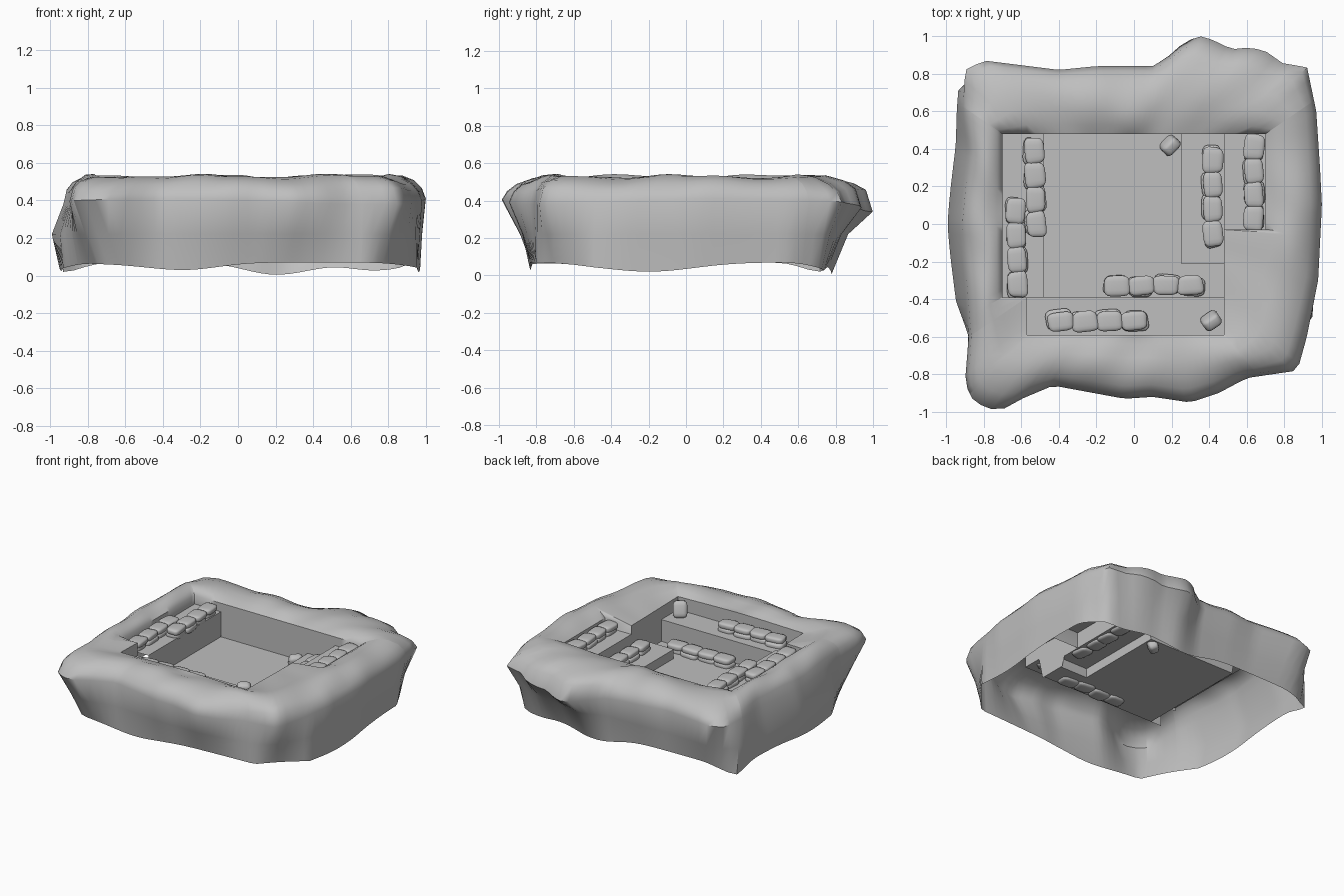
import bpy, bmesh, math, random
from mathutils import Vector, Matrix
from mathutils.geometry import intersect_line_line_2d

random.seed(4)
cube = bpy.data.objects.get("Cube")
if cube:
    bpy.data.objects.remove(cube, do_unlink=True)

stone_grey = bpy.data.materials.new("stone_grey")
stone_grey.use_nodes = True
GREY = (0.52, 0.52, 0.52, 1)
stone_grey.diffuse_color = GREY
for node in stone_grey.node_tree.nodes:
    if node.type == 'BSDF_PRINCIPLED':
        node.inputs["Base Color"].default_value = GREY
        node.inputs["Roughness"].default_value = 0.9


def finish(name, bm, angle):
    """Turn a bmesh into a named, smooth shaded object."""
    mesh = bpy.data.meshes.new(name)
    bm.to_mesh(mesh)
    bm.free()
    mesh.materials.append(stone_grey)
    obj = bpy.data.objects.new(name, mesh)
    bpy.context.collection.objects.link(obj)
    bpy.ops.object.select_all(action='DESELECT')
    obj.select_set(True)
    bpy.context.view_layer.objects.active = obj
    bpy.ops.object.shade_smooth_by_angle(angle=math.radians(angle))


# Outlines of the mound, its foot, the crest's inner side and the pit, counter-clockwise
MOUND = [(1, .1), (.99, .3), (.97, .6), (.92, .84), (.8, .85), (.7, .92), (.62, .94),
         (.52, .93), (.42, .98), (.35, 1), (.27, .97), (.18, .89), (.1, .84), (-.2, .84),
         (-.4, .82), (-.8, .87), (-.9, .82), (-.91, .6), (-.89, .4), (-.93, 0),
         (-.88, -.6), (-.9, -.85), (-.85, -.95), (-.72, -1), (-.62, -.94), (-.43, -.86),
         (-.05, -.93), (.1, -.92), (.3, -.95), (.45, -.9), (.6, -.82), (.87, -.78),
         (.92, -.6), (.98, -.3)]
FOOT = [(.97, 0), (.95, .55), (.85, .72), (.3, .78), (-.8, .76), (-.93, .72), (-.95, 0),
        (-.93, -.42), (-.74, -.82), (0, -.84), (.7, -.8), (.95, -.5)]
CREST = [(.7, .48), (-.7, .48), (-.7, -.42), (-.6, -.59), (.5, -.6), (.7, -.1)]
PIT = [(.7, -.03), (.7, .48), (-.7, .48), (-.7, -.39), (-.57, -.39), (-.57, -.59),
       (.48, -.59), (.48, -.03)]
FLOOR, LOW, FRONT, LEDGE = .23, .30, .395, .42


def terrace(x, y):
    """Height of the pit bottom beside its outline."""
    if y < -.39:
        return FRONT
    if x < -.48 or x > .49:
        return LEDGE
    return LOW if x > .25 and y > -.21 else FLOOR


def reach(outline, a):
    """Point where the ray at angle a leaves an outline."""
    end = Vector((math.cos(a), math.sin(a))) * 3
    hits = [intersect_line_line_2d(Vector((0, 0)), end, Vector(p), Vector(q))
            for p, q in zip(outline, outline[1:] + outline[:1])]
    return max((h for h in hits if h), key=lambda h: h.length)


def bump(a, centre, width):
    d = math.remainder(a - centre, math.tau)
    return math.exp(-(d / width) ** 2)


# Rock mound: rings from the wavy foot over the crest and down the pit wall
angles = [math.tau * (i + .37) / 140 for i in range(140)]
for px, py in PIT:
    corner = math.atan2(py, px) % math.tau
    angles += [corner - .0004, corner + .0004]
angles.sort()

# Dips of the foot: angle, width, depth
DIPS = [(4.37, .3, .04), (1.31, .3, .065), (.78, .15, .04), (3.34, .35, .045),
        (6.08, .35, .05), (2.48, .1, .05)]
SLOPE = [(.07, .455), (.2, .495), (.42, .525), (.65, .53), (.86, .512)]
bm = bmesh.new()
columns = []
for a in angles:
    out, foot = reach(MOUND, a), reach(FOOT, a)
    crest, inn = reach(CREST, a), reach(PIT, a)
    low = .07 - sum(depth * bump(a, centre, width) for centre, width, depth in DIPS)
    mid = foot.lerp(out, .4)
    wide = .395 + .015 * math.sin(3 * a + 1) - .04 * bump(a, 1.2, .25)
    column = [(foot.x, foot.y, low),
              (mid.x - .05 * bump(a, math.pi, .6), mid.y, .22),
              (out.x, out.y, wide)]
    for t, z in SLOPE:
        p = out.lerp(crest, t)
        ripple = .008 * math.sin(7 * a + 3 * t) + .004 * math.sin(15 * a - 4 * t)
        column.append((p.x, p.y, z + ripple))
    column.append((inn.x, inn.y, .485 + .02 * bump(a, 4.6, .9)))
    column.append((inn.x, inn.y, min(terrace(*reach(PIT, a + d)) for d in (-.03, 0, .03))))
    columns.append([bm.verts.new(c) for c in column])
for c0, c1 in zip(columns, columns[1:] + columns[:1]):
    for k in range(len(c0) - 1):
        bm.faces.new((c0[k], c1[k], c1[k + 1], c0[k + 1]))
finish("rock_mound", bm, 50)


def ledge(name, x0, x1, y0, y1, top, base=FLOOR, sides=()):
    """Flat sheet with drops on chosen sides: 0 south, 1 east, 2 north, 3 west."""
    bm = bmesh.new()
    ring = [(x0, y0), (x1, y0), (x1, y1), (x0, y1)]
    upper = [bm.verts.new((x, y, top)) for x, y in ring]
    bm.faces.new(upper)
    for i in sides:
        j = (i + 1) % 4
        lower = [bm.verts.new((*ring[k], base)) for k in (i, j)]
        bm.faces.new((*lower, upper[j], upper[i]))
    finish(name, bm, 30)


# Pit floor and the ledges stepping up from it
ledge("pit_floor", -.48, .25, -.39, .48, FLOOR)
ledge("pit_floor_corner", .25, .48, -.39, -.21, FLOOR)
ledge("left_ledge", -.7, -.48, -.39, .48, LEDGE, sides=(1,))
ledge("front_ledge", -.57, .48, -.59, -.39, FRONT, sides=(2,))
ledge("right_low_ledge", .25, .48, -.21, .48, LOW, sides=(0, 3))
ledge("right_high_ledge", .48, .7, -.03, .48, LEDGE, base=LOW, sides=(3,))


# Rounded stones
def add_stone(bm, centre, size, turn, tilt=0):
    stone = bmesh.new()
    bmesh.ops.create_cube(stone, size=1)
    bmesh.ops.bevel(stone, geom=stone.edges[:], offset=.28, segments=3, profile=.5,
                    affect='EDGES')
    skew = random.uniform(-.25, .25)
    for v in stone.verts:
        v.co.x *= 1 + skew * v.co.y
    stone.transform(Matrix.Translation(centre) @ Matrix.Rotation(turn, 4, 'Z')
                    @ Matrix.Rotation(tilt, 4, 'X') @ Matrix.Diagonal((*size, 1)))
    mesh = bpy.data.meshes.new("stone_scratch")
    stone.to_mesh(mesh)
    stone.free()
    bm.from_mesh(mesh)
    bpy.data.meshes.remove(mesh)


def stone_row(name, start, end, ground):
    """Four stones in a line, each resting on a flatter one."""
    bm = bmesh.new()
    start, end = Vector(start), Vector(end)
    heading = math.atan2(*(end - start).yx)
    for k in range(4):
        p = start.lerp(end, k / 3)
        for z, thick, shift in ((.006, .05, .012), (.042, .045, 0)):
            size = (.138, random.uniform(.1, .112), thick)
            spot = (p.x + random.uniform(-1, 1) * shift,
                    p.y + random.uniform(-1, 1) * shift, ground + z)
            add_stone(bm, spot, size, heading + random.uniform(-.12, .12))
    finish(name, bm, 60)


stone_row("left_stones_back", (-.53, .39), (-.52, 0), LEDGE)
stone_row("left_stones_front", (-.63, .07), (-.62, -.32), LEDGE)
stone_row("right_stones_low", (.42, .34), (.42, -.05), LOW)
stone_row("right_stones_high", (.64, .41), (.635, .03), LEDGE)
stone_row("front_stones", (-.39, -.52), (0, -.515), FRONT)
stone_row("floor_stones", (-.09, -.33), (.3, -.325), FLOOR)

# Two loose tilted rocks
for name, spot, turn in (("loose_rock_back", (.19, .42, FLOOR + .01), .8),
                         ("loose_rock_front", (.41, -.515, FRONT + .05), .6)):
    bm = bmesh.new()
    add_stone(bm, spot, (.1, .07, .12), turn, .35)
    finish(name, bm, 60)
